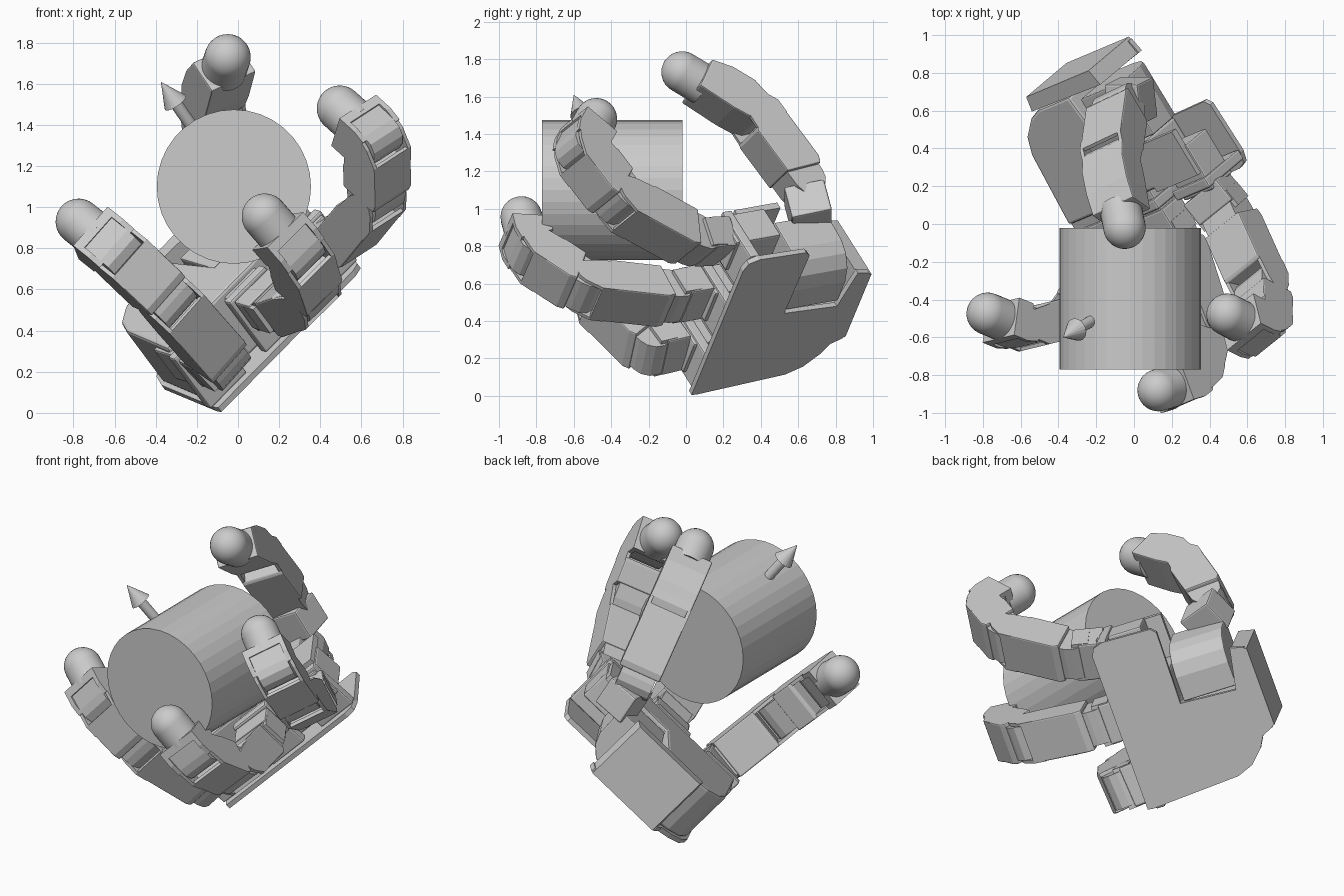
import bpy, bmesh, math
from mathutils import Vector as V, Matrix

if "Cube" in bpy.data.objects:
    bpy.data.objects.remove(bpy.data.objects["Cube"])

# palm frame: L across the palm, F towards the fingers, N out of the palm
L = V((.673, .284, .682)).normalized()
F = V((.511, -.846, -.151))
F = (F - L * F.dot(L)).normalized()
N = F.cross(L)
P0 = V((-.08, .03, .005))


def palm_pt(u, v, w):
    return P0 - F * u + L * v + N * w


def finish(name, bm, bevel=0, smooth=False):
    bmesh.ops.recalc_face_normals(bm, faces=bm.faces)
    me = bpy.data.meshes.new(name)
    bm.to_mesh(me)
    bm.free()
    ob = bpy.data.objects.new(name, me)
    bpy.context.collection.objects.link(ob)
    if smooth:
        for p in me.polygons:
            p.use_smooth = len(p.vertices) < 5
    if bevel:
        m = ob.modifiers.new("bevel", 'BEVEL')
        m.width, m.segments = bevel, 2
    return ob


def prism(name, pts, o, ex, ey, ez, h0, h1, bevel=0):
    bm = bmesh.new()
    a = [bm.verts.new(o + ex * x + ey * y + ez * h0) for x, y in pts]
    b = [bm.verts.new(o + ex * x + ey * y + ez * h1) for x, y in pts]
    n = len(pts)
    bm.faces.new(a)
    bm.faces.new(b[::-1])
    for i in range(n):
        bm.faces.new((a[i], a[(i + 1) % n], b[(i + 1) % n], b[i]))
    return finish(name, bm, bevel)


def rect(x0, x1, y0, y1):
    return [(x0, y0), (x1, y0), (x1, y1), (x0, y1)]


def rod(name, a, b, r0, r1, seg=32, ball=False):
    bm = bmesh.new()
    d = b - a
    rot = d.to_track_quat('Z', 'Y').to_matrix().to_4x4()
    bmesh.ops.create_cone(bm, cap_ends=True, segments=seg, radius1=r0, radius2=r1,
                          depth=d.length, matrix=Matrix.Translation((a + b) / 2) @ rot)
    if ball:
        bmesh.ops.create_uvsphere(bm, u_segments=seg, v_segments=16, radius=r1,
                                  matrix=Matrix.Translation(b) @ rot)
    return finish(name, bm, smooth=ball)


def arc(cx, r, a0, a1, n):
    return [(cx + r * math.cos(math.radians(a0 + (a1 - a0) * i / n)),
             r * math.sin(math.radians(a0 + (a1 - a0) * i / n))) for i in range(n + 1)]


def link(name, a, b, side):
    """motor body rounded about joint a, fork plates reaching joint b"""
    d = (b - a).normalized()
    q = side.cross(d).normalized()
    n = (b - a).length
    prism(name + "_motor", arc(0, .095, 90, 270, 6) + [(.12, -.1), (.12, .095)],
          a, d, q, side, -.105, .105)
    prism(name + "_body", [(.03, -.1), (.07, -.118), (n - .11, -.118), (n - .11, .09), (n - .13, .1), (.09, .1)],
          a, d, q, side, -.128, .128, .008)
    fork = [(n - .13, -.118), (n - .05, -.118)] + arc(n, .08, -60, 90, 5) + [(n - .13, .09)]
    for s in (-1, 1):
        prism(name + "_fork", fork, a, d, q, side, s * .108, s * .128)
    prism(name + "_back", rect(n - .13, n - .05, -.118, -.098), a, d, q, side, -.128, .128)


def fingertip(name, a, b, side):
    d = (b - a).normalized()
    q = side.cross(d).normalized()
    prism(name + "_motor", arc(0, .095, 90, 270, 6) + [(.1, -.1), (.1, .095)], a, d, q, side, -.1, .1)
    for s in (-1, 1):
        prism(name + "_fork", [(-.02, -.09), (.05, -.11), (.14, -.11), (.14, .1), (.05, .1)],
              a, d, q, side, s * .1, s * .128)
    prism(name + "_mount", rect(.1, .15, -.11, .1), a, d, q, side, -.128, .128)
    rod(name, a + d * .12, b, .112, .112, 32, True)


# palm: back plate with thumb notch, body, palmar cover and wrist slab
plate = [(0, 0), (.03, -.005), (.58, .03), (.68, .07), (.76, .15), (.80, .22), (.87, .25), (.87, .76),
         (.79, .78), (.74, .53), (.40, .55), (.41, 1.0), (.38, 1.03), (.08, 1.04), (.02, 1.02), (0, .97)]
body = [(.15, .02), (.58, .05), (.68, .09), (.76, .18), (.79, .26), (.79, .5), (.4, .55), (.4, .76), (.15, .76)]
prism("palm_back_plate", plate, P0, -F, L, N, 0, .03)
prism("palm_body", body, P0, -F, L, N, .03, .38, .015)
prism("palm_cover", rect(.13, .4, .7, 1.02), P0, -F, L, N, .34, .38)
prism("wrist_slab", [(.8, .24), (.885, .26), (.885, .75), (.79, .77)], P0, -F, L, N, 0, .4)

# fingers: the first joint angle is given, the other two reach the tip
L1, L2, L3 = .497, .353, .246
for name, v, splay, t1, tip in (("outer", .12, -.087, 81, (-.775, -.475, .93)),
                                ("middle", .52, 0, 20, (.13, -.88, .955)),
                                ("inner", .92, .2, 31, (.495, -.48, 1.48))):
    f = (F + L * splay).normalized()
    base = palm_pt(0, v, .27)
    j1, tip = base + f * .151, V(tip)
    m = tip - j1
    m = (m - f * m.dot(f)).normalized()
    side = f.cross(m)
    t1 = math.radians(t1)
    j2 = j1 + (f * math.cos(t1) + m * math.sin(t1)) * L1
    c = tip - j2
    x, y = c.dot(f), c.dot(m)
    r = min(math.hypot(x, y), L2 + L3 - .001)
    bend = math.acos(max(-1, min(1, (r * r - L2**2 - L3**2) / (2 * L2 * L3))))
    t2 = math.atan2(y, x) - math.atan2(L3 * math.sin(bend), L2 + L3 * math.cos(bend))
    j3 = j2 + (f * math.cos(t2) + m * math.sin(t2)) * L2
    prism(name + "_knuckle_motor", rect(-.3, -.02, -.11, .11), base, F, L, N, -.12, .08, .01)
    prism(name + "_knuckle_seat", rect(-.1, -.04, -.14, .12), base, F, L, N, -.24, .1, .01)
    prism(name + "_knuckle", rect(-.03, .11, -.125, .125), base, f, side, m, -.09, .09, .01)
    for s in (-1, 1):
        prism(name + "_knuckle_fork", rect(.05, .15, -.08, .08), base, f, m, side, s * .105, s * .128)
    link(name + "_finger_lower", j1, j2, side)
    link(name + "_finger_middle", j2, j3, side)
    fingertip(name + "_finger_tip", j3, tip, side)

# thumb: rounded block in the notch, swivel, two links and tip
prism("thumb_base", [(.55, .02), (.7, .02), (.78, .045), (.84, .1), (.87, .17), (.88, .36), (.55, .36)],
      palm_pt(.42, 0, 0), L, N, -F, 0, .33, .008)
k0, k1 = V((0, .66, .98)), V((-.08, .62, 1.13))
k2, k3 = V((-.12, .33, 1.52)), V((-.05, -.02, 1.73))
side = (k1 - k2).cross(k3 - k2).normalized()
# the palmar side of the thumb faces the held cylinder
if side.cross((k2 - k1).normalized()).y > 0:
    side = -side
d = (k1 - k0).normalized()
e = d.cross(V((0, 1, 0))).normalized()
prism("thumb_swivel", rect(-.06, .13, -.1, .1), k0, d, e, d.cross(e), -.11, .11, .01)
link("thumb_lower", k1, k2, side)
kd = (k3 - k2).normalized()
prism("thumb_upper", arc(0, .095, 90, 270, 6) + [(.06, -.118), (.2, -.118), (.32, -.09), (.32, .09), (.1, .1)],
      k2, kd, side.cross(kd), side, -.128, .128, .008)
rod("thumb_tip", k2 + kd * .28, k3, .112, .112, 32, True)

# held cylinder and direction arrow
c = V((-.02, -.395, 1.1))
rod("held_cylinder", c + V((0, .375, 0)), c - V((0, .375, 0)), .375, .375, 36)
tip = V((-.375, -.6, 1.61))
ad = (tip - c).normalized()
rod("arrow_shaft", c, tip - ad * .12, .03, .03, 20)
rod("arrow_head", tip - ad * .13, tip, .062, 0, 20)
